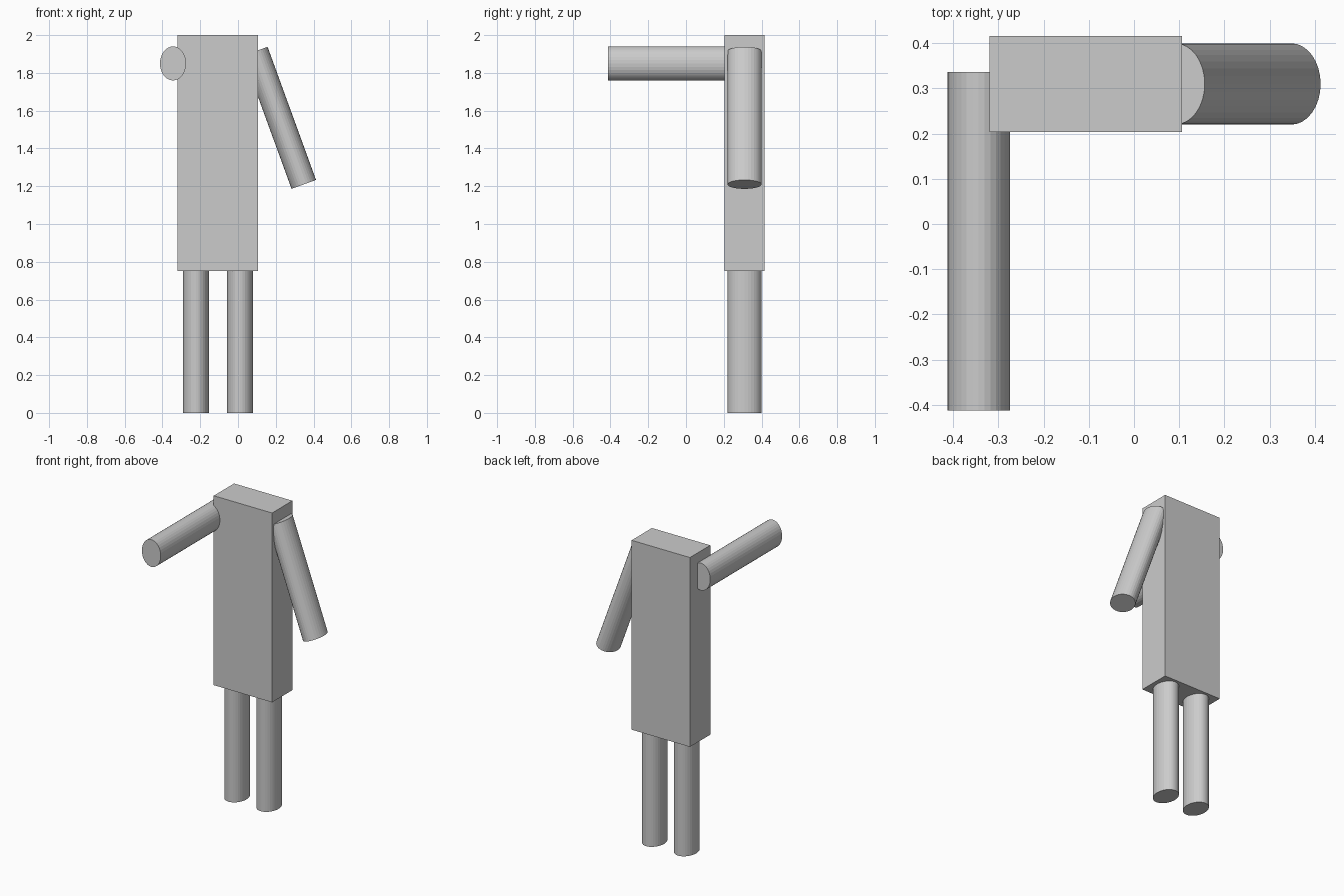
import bpy
from math import radians

if "Cube" in bpy.data.objects:
    bpy.data.objects.remove(bpy.data.objects["Cube"])

RX, RY, LENGTH = 0.069, 0.09, 0.75   # shared oval limb section and length


def limb(name, location, rotation=(0, 0, 0)):
    """Oval cylinder, long along its local z."""
    bpy.ops.mesh.primitive_cylinder_add(vertices=32, radius=1, depth=1,
                                        location=location, rotation=rotation)
    ob = bpy.context.object
    ob.name = name
    ob.scale = (RX, RY, LENGTH)
    return ob


# Torso block
bpy.ops.mesh.primitive_cube_add(size=1, location=(-0.107, 0.31, 1.375))
torso = bpy.context.object
torso.name = "torso"
torso.scale = (0.426, 0.212, 1.25)

# Legs
for side, x in (("right", -0.223), ("left", 0.011)):
    limb(side + "_leg", (x, 0.31, LENGTH / 2))

# Arm held straight forward
limb("right_arm", (-0.344, -0.038, 1.85), (radians(90), 0, 0))

# Arm hanging out to the side
limb("left_arm", (0.22, 0.31, 1.562), (0, radians(-20), 0))
